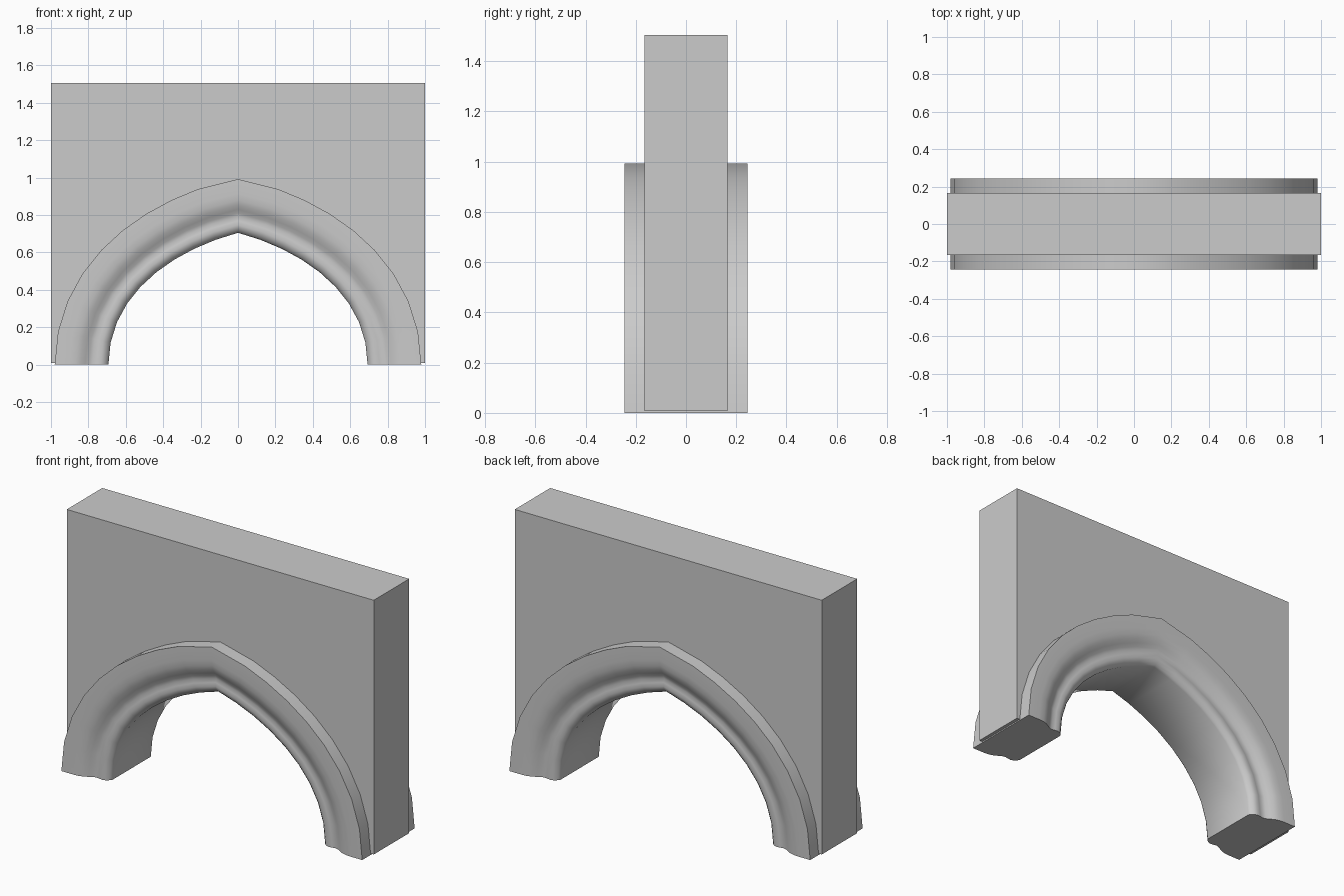
import bpy, bmesh, math
from mathutils import Vector

cube = bpy.data.objects.get("Cube")
if cube:
    bpy.data.objects.remove(cube)

stone = bpy.data.materials.new("grey_stone")
stone.use_nodes = True
GREY = (0.6, 0.6, 0.6, 1)
stone.diffuse_color = GREY
stone.node_tree.nodes["Principled BSDF"].inputs["Base Color"].default_value = GREY

TRIM = 0.287       # width of the moulding
HALF_WALL = 0.165  # half thickness of the wall
SEGMENTS = 9       # per half arch


def arch_frames():
    """Points and outward directions along the pointed arch, right foot to left foot."""
    p = [Vector(c) for c in ((0.693, 0), (0.693, 0.37), (0.36, 0.61), (0, 0.705))]
    half = []
    for i in range(SEGMENTS + 1):
        t = i / SEGMENTS
        s = 1 - t
        pos = p[0]*s**3 + p[1]*3*s*s*t + p[2]*3*s*t*t + p[3]*t**3
        tan = (p[1]-p[0])*s*s + (p[2]-p[1])*2*s*t + (p[3]-p[2])*t*t
        half.append((pos, Vector((tan.y, -tan.x)).normalized()))
    half[-1] = (p[3], Vector((0, 1)))
    mirrored = [(Vector((-a.x, a.y)), Vector((-n.x, n.y))) for a, n in half[-2::-1]]
    return half + mirrored


def finish(name, bm):
    bmesh.ops.recalc_face_normals(bm, faces=bm.faces)
    mesh = bpy.data.meshes.new(name)
    bm.to_mesh(mesh)
    bm.free()
    mesh.materials.append(stone)
    obj = bpy.data.objects.new(name, mesh)
    bpy.context.collection.objects.link(obj)
    bpy.ops.object.select_all(action='DESELECT')
    obj.select_set(True)
    bpy.context.view_layer.objects.active = obj
    bpy.ops.object.shade_smooth_by_angle(angle=math.radians(38))


frames = arch_frames()

# Moulding section: (distance outward, depth) from soffit corner to outer rim
side = [(0, 0.178), (0.008, 0.19), (0.022, 0.203), (0.042, 0.21), (0.064, 0.207),
        (0.086, 0.203), (0.105, 0.209), (0.125, 0.22), (0.148, 0.233),
        (0.175, 0.241), (0.21, 0.244), (TRIM, 0.244)]
section = side + [(w, -y) for w, y in reversed(side)]

# Arch moulding swept along the arch
bm = bmesh.new()
rings = []
for pos, out in frames:
    ring = []
    for w, y in section:
        q = pos + out * w
        ring.append(bm.verts.new((q.x, y, q.y)))
    rings.append(ring)
for a, b in zip(rings, rings[1:]):
    for i in range(len(section)):
        j = (i + 1) % len(section)
        bm.faces.new((a[i], a[j], b[j], b[i]))
bm.faces.new(rings[0])
bm.faces.new(rings[-1])
finish("arch_moulding", bm)

# Wall panel above the arch, its opening hidden inside the moulding
bm = bmesh.new()
BASE, TOP = 0.008, 1.505
edge = [pos + out * 0.15 for pos, out in frames]
outline = [(1, BASE), (1, TOP), (-1, TOP), (-1, BASE)]
outline += [(q.x, max(q.y, BASE)) for q in reversed(edge)]
face = bm.faces.new([bm.verts.new((x, -HALF_WALL, z)) for x, z in outline])
sweep = bmesh.ops.extrude_face_region(bm, geom=[face])
bmesh.ops.translate(bm, vec=(0, 2 * HALF_WALL, 0),
                    verts=[v for v in sweep["geom"] if isinstance(v, bmesh.types.BMVert)])
finish("wall_panel", bm)
